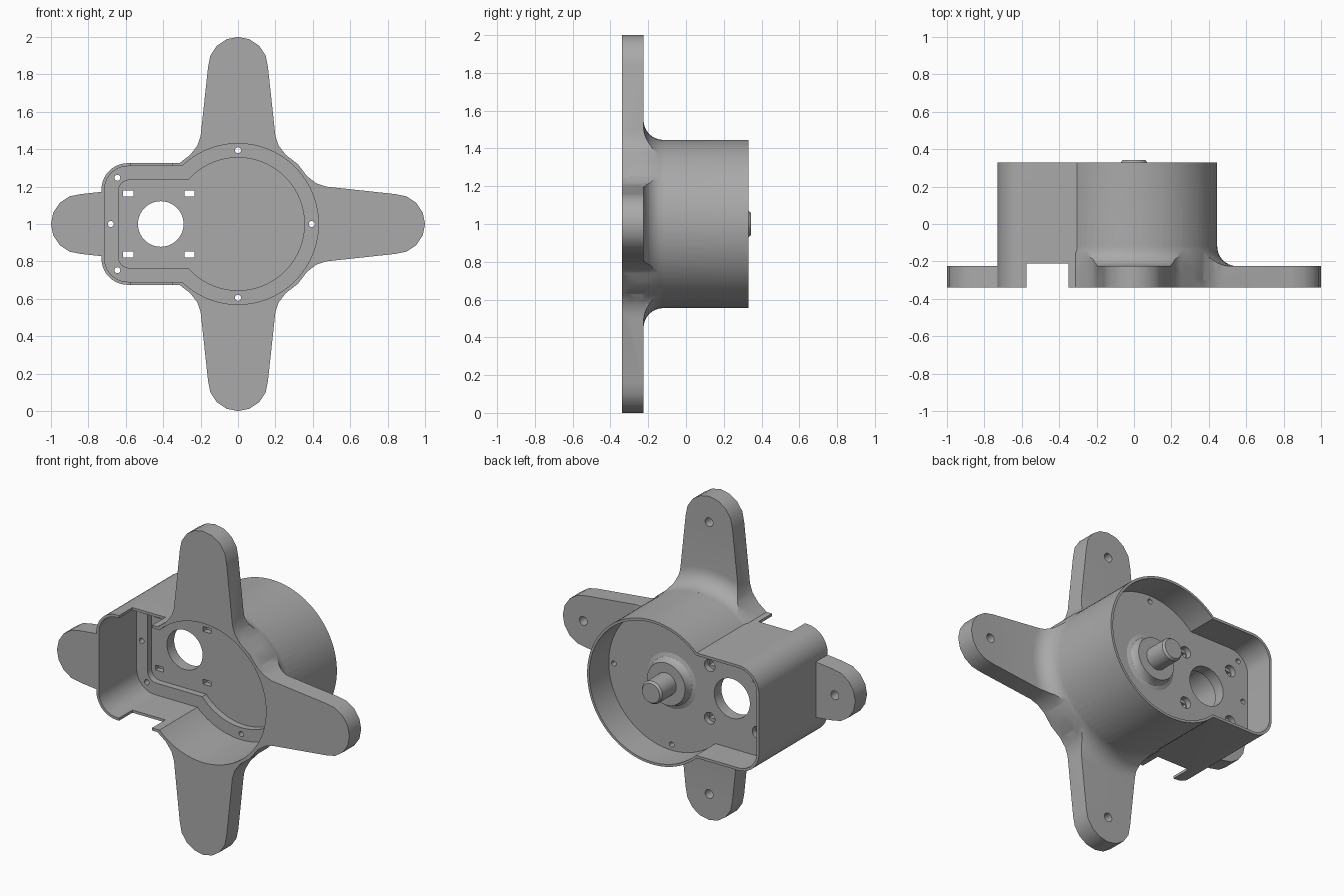
import bpy, bmesh
from math import sin, cos, pi, asin, radians

if "Cube" in bpy.data.objects:
    bpy.data.objects.remove(bpy.data.objects["Cube"])

grey = bpy.data.materials.new("plain grey")
grey.use_nodes = True
grey.diffuse_color = (0.4, 0.4, 0.4, 1)
grey.node_tree.nodes["Principled BSDF"].inputs["Base Color"].default_value = (0.4, 0.4, 0.4, 1)

CENTRE = 1.0                    # height of the main axis
FRONT, PLATE_BACK, REAR = -0.34, -0.225, 0.33
LEDGE, RECESS, FLOOR = 0.03, 0.07, 0.14


def finish(bm, name):
    bmesh.ops.recalc_face_normals(bm, faces=bm.faces)
    mesh = bpy.data.meshes.new(name)
    bm.to_mesh(mesh)
    bm.free()
    mesh.materials.append(grey)
    obj = bpy.data.objects.new(name, mesh)
    bpy.context.collection.objects.link(obj)
    return obj


def prism(name, outline, y0, y1):
    """Extrude an outline, given around the main axis, along y."""
    bm = bmesh.new()
    face = bm.faces.new([bm.verts.new((x, y0, z + CENTRE)) for x, z in outline])
    new = bmesh.ops.extrude_face_region(bm, geom=[face])["geom"]
    verts = [v for v in new if isinstance(v, bmesh.types.BMVert)]
    bmesh.ops.translate(bm, verts=verts, vec=(0, y1 - y0, 0))
    return finish(bm, name)


def lathe(name, profile, steps=64):
    """Turn a closed (radius, y) profile about the main axis."""
    bm = bmesh.new()
    rings = []
    for i in range(steps):
        a = 2 * pi * i / steps
        rings.append([bm.verts.new((r * cos(a), y, CENTRE + r * sin(a))) for r, y in profile])
    n = len(profile)
    for i in range(steps):
        a, b = rings[i], rings[(i + 1) % steps]
        for j in range(n):
            k = (j + 1) % n
            if profile[j][0] or profile[k][0]:
                bm.faces.new((a[j], a[k], b[k], b[j]))
    bmesh.ops.remove_doubles(bm, verts=bm.verts, dist=1e-5)
    return finish(bm, name)


def boolean(obj, tool, operation="DIFFERENCE"):
    mod = obj.modifiers.new("bool", "BOOLEAN")
    mod.operation, mod.object, mod.solver = operation, tool, "EXACT"
    graph = bpy.context.evaluated_depsgraph_get()
    mesh = bpy.data.meshes.new_from_object(obj.evaluated_get(graph))
    obj.modifiers.clear()
    obj.data = mesh
    bpy.data.objects.remove(tool)


def arc(cx, cz, r, start, end, steps):
    return [(cx + r * cos(start + (end - start) * i / steps),
             cz + r * sin(start + (end - start) * i / steps)) for i in range(steps + 1)]


def circle(cx, cz, r, steps=24):
    return arc(cx, cz, r, 0, 2 * pi, steps)[:-1]


def rectangle(x0, x1, z0, z1):
    return [(x0, z0), (x1, z0), (x1, z1), (x0, z1)]


def keyhole(radius, reach, half, corner):
    """Round drum joined to a rounded box on the right-hand side."""
    end = pi - asin(half / radius)
    return (arc(0, 0, radius, -end, end, 72)
            + arc(corner - reach, half - corner, corner, pi / 2, pi, 10)
            + arc(corner - reach, corner - half, corner, pi, 1.5 * pi, 10))


def four_arms():
    half = arc(0, 0.84, 0.16, pi / 2, 0, 4)
    half += [(0.2, 0.47), (0.217, 0.42), (0.255, 0.37)]
    quarter = half + [(0.32, 0.32)] + [(z, x) for x, z in reversed(half)][:-1]
    outline = []
    for _ in range(4):
        outline += quarter
        quarter = [(z, -x) for x, z in quarter]
    return outline


# Mounting arms, drum and the cove that blends them
housing = prism("housing", keyhole(0.445, 0.73, 0.325, 0.14), FRONT, REAR)
boolean(housing, prism("arms", four_arms(), FRONT, PLATE_BACK), "UNION")
cove_r = 0.105
cove = lathe("cove", [(0.435, -0.3), (0.435, -0.12)]
             + arc(0.55, -0.12, cove_r, pi, 1.5 * pi, 8) + [(0.55, -0.3)], 72)
boolean(cove, prism("cove_limit", four_arms(), -0.32, -0.05), "INTERSECT")
boolean(housing, cove, "UNION")

# Front cavity, stepped recess and rear cavity
inner = keyhole(0.43, 0.714, 0.309, 0.125)
boolean(housing, prism("front_cavity", inner, -0.5, LEDGE))
boolean(housing, prism("rear_cavity", inner, FLOOR, 0.5))
boolean(housing, prism("recess", keyhole(0.355, 0.64, 0.235, 0.06), -0.1, RECESS))

# Cable notches through the upper and lower box walls
boolean(housing, prism("notch", rectangle(-0.575, -0.35, -0.4, 0.4), -0.5, -0.21))

# Round motor opening and screw holes in the ledge
boolean(housing, prism("opening", circle(-0.413, 0, 0.122, 40), -0.1, 0.3))
for x, z in [(0, 0.395), (0.395, 0), (0, -0.395), (-0.68, 0), (-0.645, 0.247), (-0.645, -0.247)]:
    boolean(housing, prism("screw_hole", circle(x, z, 0.016, 16), -0.1, 0.25))

# Adjustment slots with round pockets at the rear
for x in (-0.587, -0.26):
    for z in (-0.163, 0.163):
        boolean(housing, prism("slot", rectangle(x - 0.027, x + 0.027, z - 0.015, z + 0.015), 0, 0.3))
        boolean(housing, prism("pocket", circle(x, z, 0.036, 20), 0.105, 0.3))

# Blind holes near the arm tips
for x, z in [(0.86, 0), (-0.86, 0), (0, 0.84), (0, -0.84)]:
    boolean(housing, prism("arm_hole", circle(x, z, 0.027, 20), -0.29, -0.15))

# Boss and output stub on the rear floor
stub = lathe("shaft_stub", [(0, 0.1), (0.17, 0.1), (0.17, FLOOR), (0.147, 0.148), (0.134, 0.165),
                            (0.13, 0.195), (0.07, 0.195), (0.07, 0.33), (0.06, 0.343), (0, 0.343)], 40)

for obj in (housing, stub):
    bpy.ops.object.select_all(action="DESELECT")
    obj.select_set(True)
    bpy.context.view_layer.objects.active = obj
    bpy.ops.object.shade_smooth_by_angle(angle=radians(30))
